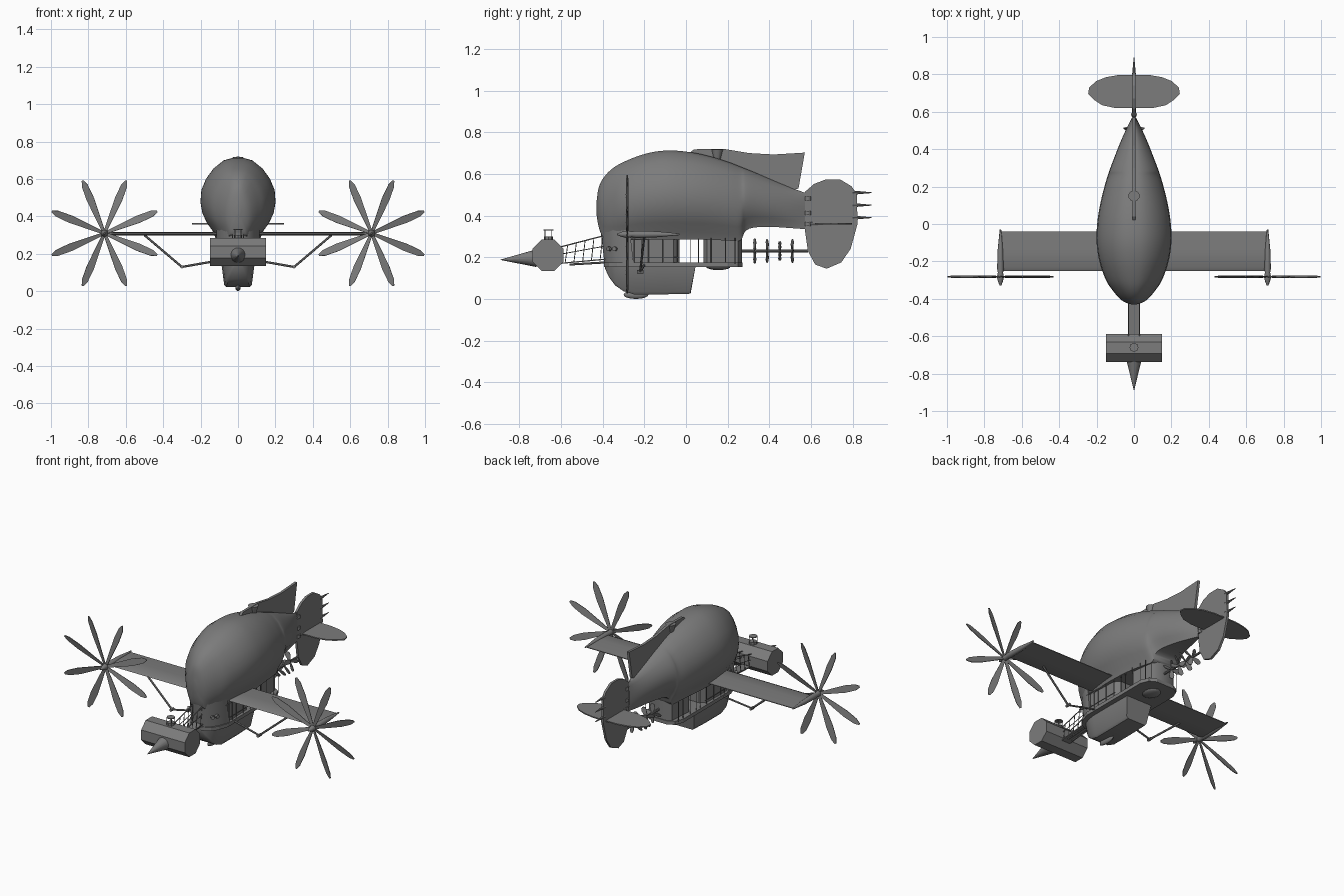
import bpy, bmesh, math
from mathutils import Vector, Matrix

if "Cube" in bpy.data.objects:
    bpy.data.objects.remove(bpy.data.objects["Cube"])

# One dark grey paint for the whole craft
paint = bpy.data.materials.new("dark_grey")
paint.diffuse_color = (.2, .2, .2, 1)
paint.use_nodes = True
paint.node_tree.nodes["Principled BSDF"].inputs["Base Color"].default_value = paint.diffuse_color


def finish(name, bm, smooth=False):
    bmesh.ops.recalc_face_normals(bm, faces=bm.faces)
    me = bpy.data.meshes.new(name)
    bm.to_mesh(me)
    bm.free()
    me.materials.append(paint)
    ob = bpy.data.objects.new(name, me)
    bpy.context.collection.objects.link(ob)
    if smooth:
        bpy.ops.object.select_all(action='DESELECT')
        ob.select_set(True)
        bpy.context.view_layer.objects.active = ob
        bpy.ops.object.shade_smooth_by_angle(angle=math.radians(40))
    return ob


def add_loft(bm, rings):
    vs = [[bm.verts.new(p) for p in r] for r in rings]
    n = len(vs[0])
    for a, b in zip(vs, vs[1:]):
        for i in range(n):
            bm.faces.new((a[i], a[(i + 1) % n], b[(i + 1) % n], b[i]))
    bm.faces.new(vs[0])
    bm.faces.new(vs[-1])


def loft(name, rings, smooth=True):
    bm = bmesh.new()
    add_loft(bm, rings)
    return finish(name, bm, smooth)


def add_rod(bm, a, b, r1, r2=None, n=6):
    a, b = Vector(a), Vector(b)
    rot = (b - a).to_track_quat('Z', 'Y').to_matrix().to_4x4()
    bmesh.ops.create_cone(bm, cap_ends=True, segments=n, radius1=r1,
                          radius2=r1 if r2 is None else r2, depth=(b - a).length,
                          matrix=Matrix.Translation((a + b) / 2) @ rot)


def rods(name, items, n=6, smooth=True):
    bm = bmesh.new()
    for it in items:
        add_rod(bm, *it, n=n)
    return finish(name, bm, smooth)


def side_plate(name, pts, t):
    # plate in the y-z plane
    return loft(name, [[(x, y, z) for y, z in pts] for x in (-t, t)], False)


def plan(pts, z):
    # mirrored plan outline from (y, half width)
    return [(w, y, z) for y, w in pts] + [(-w, y, z) for y, w in reversed(pts)]


def ellipsoid(name, c, s, seg=12):
    bm = bmesh.new()
    bmesh.ops.create_uvsphere(bm, u_segments=seg, v_segments=8, radius=1,
                              matrix=Matrix.Translation(c) @ Matrix.Diagonal((*s, 1)))
    return finish(name, bm, True)


def propeller(name, c, radius, blades, width, pitch, phase):
    bm = bmesh.new()
    shape = [(.03, .18), (.35, .35), (.65, .5), (.9, .4), (1, .12)]
    for i in range(blades):
        ang = phase + i * math.tau / blades
        m = Matrix.Translation(c) @ Matrix.Rotation(ang, 4, 'Y') @ Matrix.Rotation(pitch, 4, 'Z')
        out = [(w * width, r * radius) for r, w in shape]
        out += [(-x, z) for x, z in reversed(out)]
        add_loft(bm, [[m @ Vector((x, y, z)) for x, z in out] for y in (-.002, .002)])
    return finish(name, bm)


def resample(rows, steps=4):
    out = []
    for i in range(len(rows) - 1):
        p = [rows[max(0, min(len(rows) - 1, i + k))] for k in (-1, 0, 1, 2)]
        for s in range(steps):
            t = s / steps
            out.append([.5 * (2 * b + (c - a) * t + (2 * a - 5 * b + 4 * c - d) * t * t
                              + (3 * b - a - 3 * c + d) * t ** 3) for a, b, c, d in zip(*p)])
    return out + [rows[-1]]


# Balloon envelope: bulb section lofted along y (y, half width, top, bottom)
rows = [(-.43, .012, .46, .41), (-.42, .045, .53, .35), (-.40, .075, .575, .30), (-.36, .11, .62, .28),
        (-.3, .15, .657, .28), (-.2, .185, .695, .285), (-.1, .2, .712, .285), (0, .197, .707, .285),
        (.1, .182, .688, .285), (.2, .158, .658, .28), (.26, .14, .635, .28), (.285, .132, .625, .325),
        (.33, .115, .607, .343), (.42, .08, .568, .345), (.5, .045, .535, .34), (.57, .01, .51, .335)]
bulb = [(.15, 1), (.38, .97), (.65, .87), (.85, .74), (.975, .6), (1, .45), (.95, .31), (.83, .19), (.68, .09), (.6, 0)]
bulb += [(-x, u) for x, u in reversed(bulb)]
loft("envelope", [[(x * w, y, b + u * (t - b)) for x, u in bulb] for y, w, t, b in resample(rows)])

# Dorsal fin with its ornament
side_plate("dorsal_fin", [(0, .69), (.04, .718), (.18, .72), (.3, .7), (.42, .693), (.57, .702),
                          (.54, .53), (.5, .52), (.3, .59), (.1, .66)], .008)
rods("dorsal_funnel", [((0, .15, .65), (0, .15, .717), .012, .03)], 10)

# Gondola: neck, cabins, deck
neck = [(-.41, .02), (-.39, .06), (-.35, .09), (-.29, .115), (-.27, .115)]
loft("gondola_nose", [plan([(y + .02, w) for y, w in neck], .16), plan(neck, .33)])
loft("front_cabin", [plan([(-.3, .1), (-.2, .105), (-.06, .1), (-.03, .07)], z) for z in (.16, .31)])
loft("rear_cabin", [plan([(.085, .07), (.1, .09), (.25, .08), (.268, .05)], z) for z in (.16, .31)])
deck = [(-.393, .03), (-.37, .075), (-.33, .1), (-.27, .12), (.2, .12), (.25, .1), (.272, .06)]
loft("deck", [plan(deck, z) for z in (.153, .175)], False)
ellipsoid("belly_bowl", (0, .155, .156), (.05, .06, .018))

# Gallery posts and rails beside the cabins
posts, rails = [], []
for s in (-1, 1):
    for y in (-.25, -.215, -.18, -.11, -.04, .02, .06, .12, .19, .235):
        posts.append(((s * .113, y, .17), (s * .113, y, .292), .002))
    rails.append(((s * .113, -.28, .2), (s * .113, -.03, .2), .002))
    rails.append(((s * .113, -.28, .29), (s * .113, -.03, .29), .004))
rods("gallery_posts", posts)
rods("gallery_rails", rails)
rods("portholes", [((s * .08, y, z), (s * (.104 + k), y - .01, z), .011)
                   for s in (-1, 1) for y, z, k in ((-.335, .24, 0), (-.365, .24, -.014))], 10)

# Boat-shaped lower hull (y, top half width, bottom z, rear rake)
boat = [(-.388, .015, .145, 0), (-.37, .045, .105, 0), (-.34, .068, .065, 0), (-.3, .083, .037, 0),
        (-.25, .09, .022, 0), (-.1, .09, .022, 0), (.022, .088, .025, .024)]
loft("lower_hull", [[(w, y + r, .156), (w * .82, y, b + .012), (w * .7, y, b),
                     (-w * .7, y, b), (-w * .82, y, b + .012), (-w, y + r, .156)] for y, w, b, r in boat])
ellipsoid("keel_bulb", (0, -.24, .02), (.014, .06, .02))

# Front drum, cone and chimney
rods("front_drum", [((-.15, -.662, .21), (.15, -.662, .21), .081)], 8, False).data.transform(
    Matrix.Translation((0, -.662, .21)) @ Matrix.Rotation(math.pi / 8, 4, 'X') @ Matrix.Translation((0, .662, -.21)))
rods("ram_cone", [((0, -.72, .195), (0, -.89, .188), .042, .001)], 16)
rods("chimney", [((0, -.66, .28), (0, -.66, .30), .022)]
     + [((x, y, .28), (x, y, .33), .002) for x in (-.016, .016) for y in (-.676, -.644)]
     + [((0, -.66, .328), (0, -.66, .333), .024)], 8)

# Walkway between drum and gondola
loft("walkway", [[(x, -.60, .168), (x, -.38, .188), (x, -.38, .194), (x, -.60, .174)] for x in (-.03, .03)], False)
bridge = []
for s in (-.03, .03):
    bridge.append(((s, -.60, .25), (s, -.38, .307), .003))
    bridge.append(((s, -.60, .215), (s, -.38, .255), .002))
    for i in range(5):
        y = -.58 + i * .042
        t = (y + .6) / .22
        bridge.append(((s, y, .17 + .02 * t), (s, y + .012, .253 + .057 * t), .002))
rods("walkway_rails", bridge)
rods("walkway_pipes", [((x, -.56, .165), (x, -.39, .175), .005) for x in (-.015, .015)])

# Wings, engine pods, propellers and struts
wing = [(-.25, .305), (-.23, .314), (-.15, .317), (-.04, .309), (-.04, .305), (-.15, .301), (-.23, .299)]
loft("wing", [[(x, y, z) for y, z in wing] for x in (-.715, .715)])
pod = [(-.33, .004), (-.31, .012), (-.285, .019), (-.26, .014), (-.24, .018), (-.14, .015), (-.03, .004)]
for s, side in ((-1, "left"), (1, "right")):
    x = s * .714
    loft(side + "_engine_pod", [[(x + r * math.cos(a * math.tau / 10), y, .31 + r * math.sin(a * math.tau / 10))
                                 for a in range(10)] for y, r in pod])
    propeller(side + "_propeller", (x, -.282, .31), .305, 8, .042, s * .25, math.pi / 8)
    rods(side + "_wing_strut", [((s * .5, -.2, .30), (s * .3, -.22, .13), .006),
                                ((s * .3, -.22, .13), (s * .1, -.2, .165), .006),
                                ((s * .3, -.235, .13), (s * .3, -.205, .13), .009)])

# Rear drive shaft with four small propellers
rods("drive_shaft", [((0, .25, .23), (0, .585, .23), .007)], 8)
for i in range(4):
    propeller("shaft_propeller_%d" % (i + 1), (0, .33 + i * .06, .23), .06, 4, .03, .4, i * .4)

# Tail: rudder, stabiliser, hinges and spikes
side_plate("rudder", [(.572, .515), (.615, .552), (.67, .573), (.74, .573), (.795, .54), (.82, .5), (.823, .36),
                      (.79, .24), (.745, .175), (.675, .145), (.62, .165), (.585, .23), (.572, .32)], .007)
stab = [(.62, .1), (.635, .17), (.665, .215), (.695, .245), (.73, .24), (.765, .2), (.785, .15), (.797, .08)]
loft("stabiliser", [plan(stab, z) for z in (.357, .364)], False)
rods("rudder_hinges", [((0, .585, z - .01), (0, .585, z + .01), .016) for z in (.482, .412, .36)]
     + [((0, .54, z), (0, .59, z), .008) for z in (.482, .412, .36)], 10)
rods("tail_spikes", [((0, .80, z), (0, .89, z), .01, .002) for z in (.51, .45, .39)]
     + [((0, .58, .36), (0, .79, .36), .012, .003)], 8)
